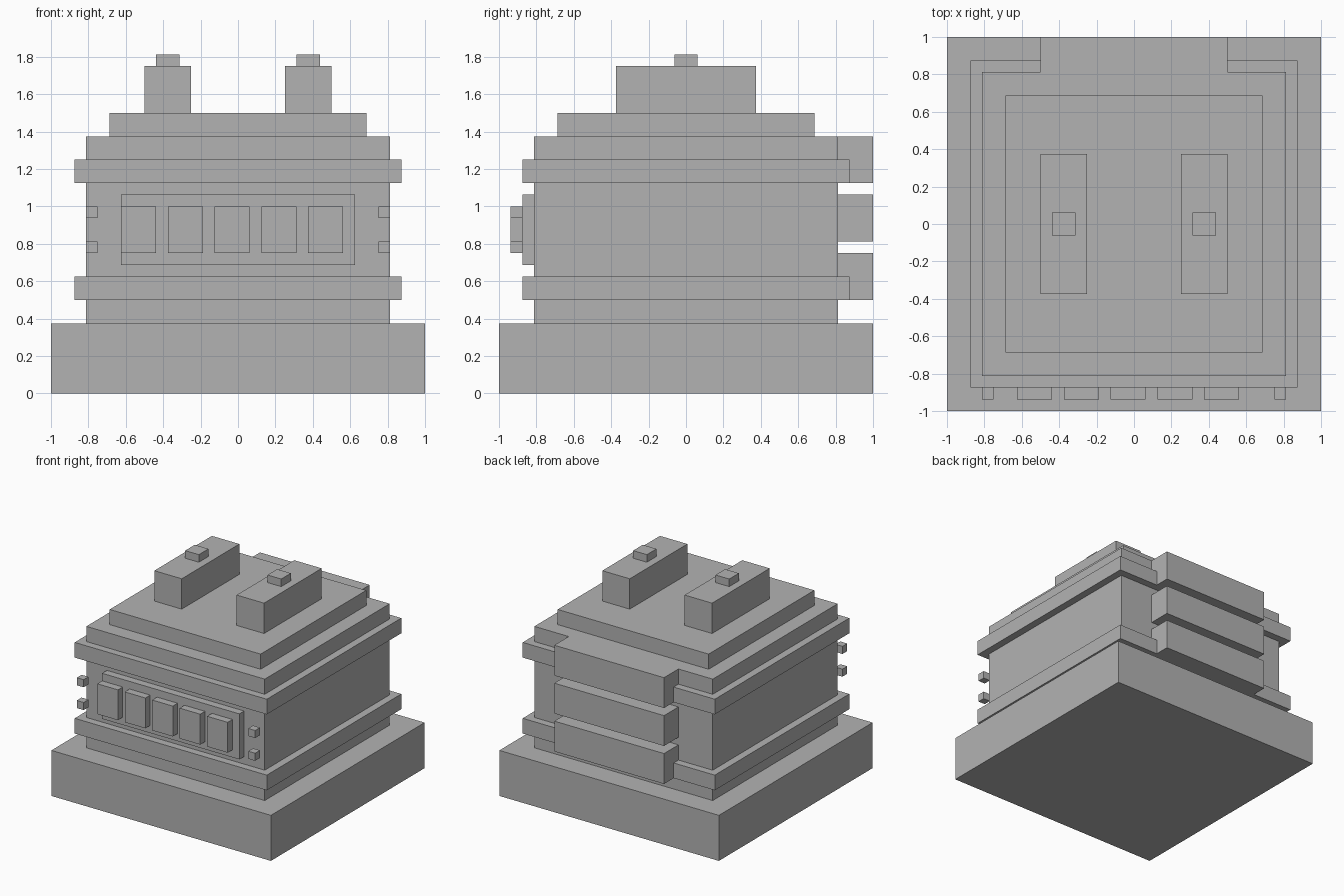
import bpy

default = bpy.data.objects.get("Cube")
if default:
    bpy.data.objects.remove(default, do_unlink=True)

U = 1 / 16  # all parts sit on a regular grid of this unit

grey = bpy.data.materials.new("plain_grey")
grey.use_nodes = True
colour = (0.45, 0.45, 0.45, 1)
grey.diffuse_color = colour
grey.node_tree.nodes["Principled BSDF"].inputs["Base Color"].default_value = colour


def box(name, x, y, z):
    """Add a block from its (min, max) extents in grid units."""
    spans = (x, y, z)
    bpy.ops.mesh.primitive_cube_add(size=1)
    ob = bpy.context.object
    ob.name = name
    ob.location = [(a + b) / 2 * U for a, b in spans]
    ob.scale = [(b - a) * U for a, b in spans]
    bpy.ops.object.transform_apply(location=True, rotation=False, scale=True)
    ob.data.materials.append(grey)
    return ob


def square_block(name, half, z):
    return box(name, (-half, half), (-half, half), z)


# Stacked square tiers
square_block("base", 16, (0, 6))
square_block("body", 13, (6, 22))
square_block("lower_band", 14, (8, 10))
square_block("upper_band", 14, (18, 20))
square_block("roof_step", 11, (22, 24))

# Front panel with a row of raised tiles
box("front_panel", (-10, 10), (-14, -13), (11, 17))
for i in range(5):
    left = -10 + 4 * i
    box(f"front_tile_{i + 1}", (left, left + 3), (-15, -14), (12, 16))

# Small studs standing clear of the front wall, and the roof blocks
for side, s in (("left", 1), ("right", -1)):
    def span(a, b):
        return tuple(sorted((s * a, s * b)))
    for level, z in (("lower", 12), ("upper", 15)):
        box(f"{level}_stud_{side}", span(12, 13), (-15, -14), (z, z + 1))
    box(f"roof_block_{side}", span(4, 8), (-6, 6), (24, 28))
    box(f"roof_cap_{side}", span(5, 7), (-1, 1), (28, 29))

# Three slabs across the back
for i in range(3):
    z = 8 + 5 * i
    box(f"back_slab_{i + 1}", (-8, 8), (13, 16), (z, z + 4))
